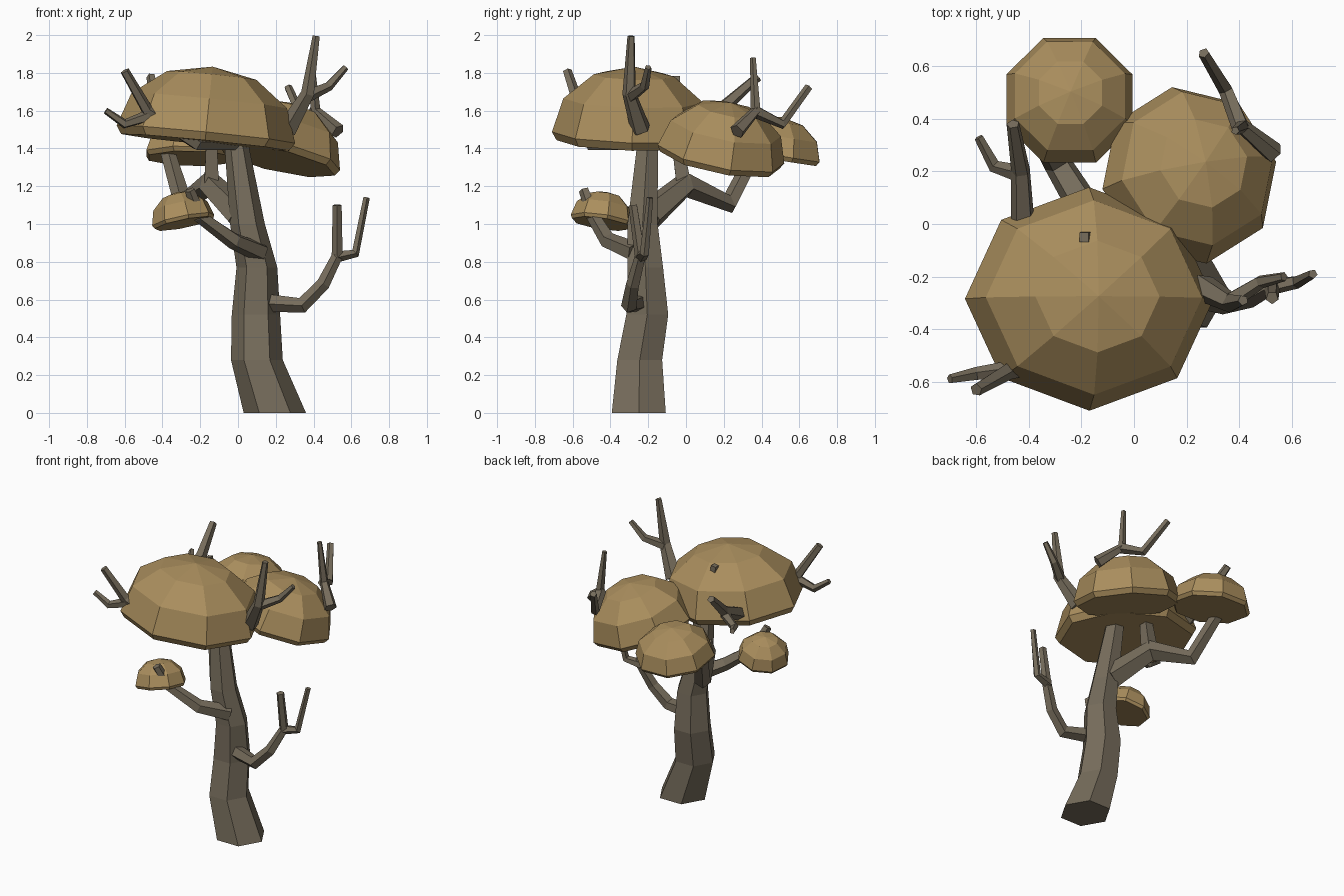
import bpy, bmesh, math
from mathutils import Vector, Matrix

if "Cube" in bpy.data.objects:
    bpy.data.objects.remove(bpy.data.objects["Cube"])


def material(name, rgb):
    m = bpy.data.materials.new(name)
    m.diffuse_color = (*rgb, 1)
    m.use_nodes = True
    m.node_tree.nodes["Principled BSDF"].inputs["Base Color"].default_value = m.diffuse_color
    return m


BARK = material("bark", (0.18, 0.15, 0.105))
LEAF = material("foliage", (0.40, 0.27, 0.11))


def finish(bm, name, mat):
    bmesh.ops.recalc_face_normals(bm, faces=bm.faces)
    me = bpy.data.meshes.new(name)
    bm.to_mesh(me)
    bm.free()
    me.materials.append(mat)
    ob = bpy.data.objects.new(name, me)
    bpy.context.collection.objects.link(ob)
    return ob


def loft(bm, rings):
    """Skin a list of vertex rings and close both ends."""
    n = len(rings[0])
    for a, b in zip(rings, rings[1:]):
        for i in range(n):
            j = (i + 1) % n
            bm.faces.new((a[i], a[j], b[j], b[i]))
    bm.faces.new(rings[0][::-1])
    bm.faces.new(rings[-1])


def limb(name, pts, r0, r1, sides=5):
    """Tapered faceted tube along a path."""
    bm = bmesh.new()
    pts = [Vector(p) for p in pts]
    last = len(pts) - 1
    rings = []
    u = None
    for k, p in enumerate(pts):
        before = (p - pts[k - 1]).normalized() if k else Vector()
        after = (pts[k + 1] - p).normalized() if k < last else Vector()
        d = (before + after).normalized()
        if u is None:
            u = d.orthogonal()
        u = (u - d * u.dot(d)).normalized()
        v = d.cross(u)
        r = r0 + (r1 - r0) * k / last
        rings.append([bm.verts.new(p + r * (u * math.cos(a) + v * math.sin(a)))
                      for a in (2 * math.pi * i / sides for i in range(sides))])
    loft(bm, rings)
    return finish(bm, name, BARK)


def canopy(name, centre, r, h, normal, turn=0, ry=None):
    """Eight sided dome with a narrow lip and a flat underside."""
    bm = bmesh.new()
    ry = ry or r
    rings = []
    for s, z in ((0.94, -0.12 * h), (1, 0), (0.87, 0.5 * h), (0.5, 0.87 * h)):
        rings.append([bm.verts.new((s * r * math.cos(a), s * ry * math.sin(a), z))
                      for a in (math.radians(turn + 45 * i) for i in range(8))])
    loft(bm, rings)
    bm.faces.ensure_lookup_table()
    bmesh.ops.poke(bm, faces=[bm.faces[-1]])
    apex = max(bm.verts, key=lambda v: -v.co.xy.length)
    apex.co.z = h
    rot = Vector((0, 0, 1)).rotation_difference(Vector(normal)).to_matrix().to_4x4()
    bm.transform(Matrix.Translation(centre) @ rot)
    return finish(bm, name, LEAF)


# Trunk with level hexagonal sections: x, y, z, radius
bm = bmesh.new()
rings = []
for x, y, z, r in ((0.195, -0.25, 0, 0.165), (0.10, -0.245, 0.28, 0.137),
                   (0.095, -0.205, 0.52, 0.128), (0.10, -0.215, 0.77, 0.108),
                   (0.05, -0.23, 1.0, 0.092), (-0.005, -0.205, 1.4, 0.065),
                   (-0.01, -0.2, 1.5, 0.06)):
    rings.append([bm.verts.new((x + r * math.cos(i * math.pi / 3),
                                y + r * math.sin(i * math.pi / 3), z)) for i in range(6)])
loft(bm, rings)
finish(bm, "trunk", BARK)

# Foliage domes
canopy("large_canopy", (-0.17, -0.285, 1.475), 0.475, 0.36, (0.10, 0.03, 1), 0, 0.425)
canopy("right_canopy", (0.21, 0.185, 1.37), 0.345, 0.285, (0.23, 0.19, 1), 10)
canopy("back_canopy", (-0.245, 0.47, 1.37), 0.26, 0.2, (0.02, 0.17, 1), 22.5)
canopy("small_canopy", (-0.29, -0.445, 1.02), 0.17, 0.155, (-0.2, 0.15, 1), 10)

# Lower right branch and its fork
limb("lower_branch", [(0.15, -0.25, 0.585), (0.34, -0.30, 0.57), (0.45, -0.28, 0.68),
                      (0.525, -0.24, 0.83), (0.525, -0.28, 1.1)], 0.05, 0.025)
limb("lower_fork", [(0.51, -0.24, 0.825), (0.62, -0.22, 0.845), (0.68, -0.19, 1.14)], 0.033, 0.018)

# Branch carrying the small dome, poking through its top
limb("small_canopy_branch", [(0.12, -0.27, 0.85), (-0.02, -0.41, 0.91),
                             (-0.2, -0.49, 1.04), (-0.255, -0.54, 1.18)], 0.055, 0.028)

# Back branch carrying the back dome, with a riser through the large dome
limb("back_branch", [(0.02, -0.2, 1.04), (-0.15, 0.0, 1.21), (-0.29, 0.23, 1.11),
                     (-0.38, 0.38, 1.40)], 0.085, 0.04)
limb("riser", [(-0.14, -0.01, 1.2), (-0.14, -0.05, 1.45), (-0.19, -0.05, 1.78)], 0.055, 0.025, 4)

# Forked twigs growing out of the domes
limb("front_left_branch", [(0.0, -0.22, 1.44), (-0.22, -0.5, 1.43), (-0.48, -0.56, 1.6),
                           (-0.6, -0.63, 1.81)], 0.05, 0.025)
limb("front_left_fork", [(-0.45, -0.55, 1.58), (-0.6, -0.57, 1.53), (-0.7, -0.59, 1.6)], 0.035, 0.018)
limb("back_left_branch", [(-0.42, -0.05, 1.5), (-0.43, 0.2, 1.62), (-0.46, 0.38, 1.78)], 0.05, 0.025)
limb("back_left_fork", [(-0.43, 0.19, 1.6), (-0.53, 0.22, 1.54), (-0.59, 0.33, 1.57)], 0.035, 0.018)
limb("right_branch", [(0.26, -0.24, 1.5), (0.37, -0.3, 1.69), (0.415, -0.29, 1.995)], 0.055, 0.02)
limb("right_fork", [(0.37, -0.29, 1.68), (0.48, -0.22, 1.73), (0.57, -0.2, 1.83)], 0.035, 0.018)
limb("back_right_branch", [(0.53, 0.27, 1.49), (0.41, 0.37, 1.60), (0.385, 0.355, 1.88)], 0.042, 0.016)
limb("back_right_fork", [(0.41, 0.36, 1.60), (0.35, 0.51, 1.53), (0.265, 0.65, 1.725)], 0.036, 0.022)
